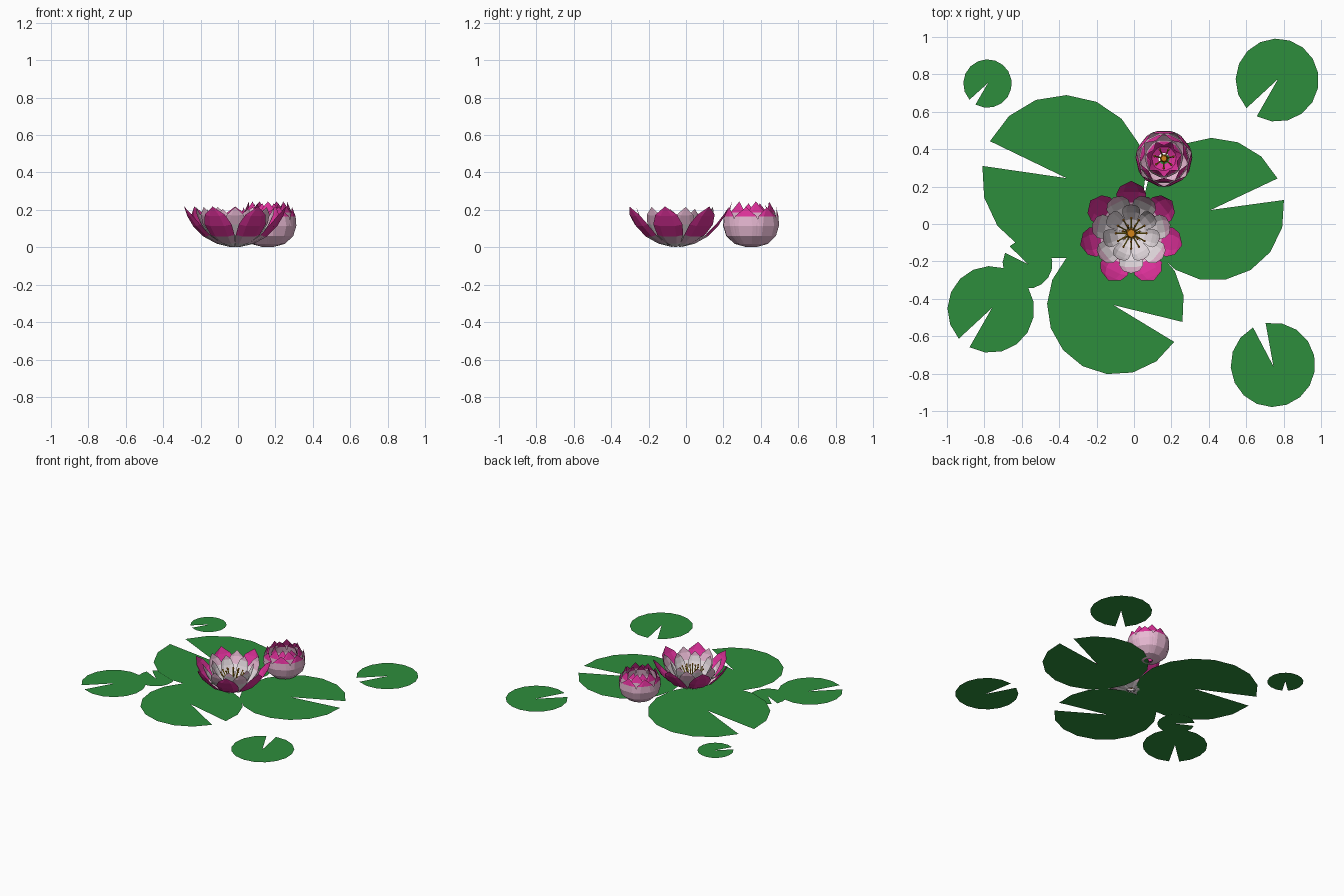
import bpy, bmesh
from math import sin, cos, radians, pi
from mathutils import Vector

if "Cube" in bpy.data.objects:
    bpy.data.objects.remove(bpy.data.objects["Cube"])


def material(name, rgb):
    m = bpy.data.materials.new(name)
    m.diffuse_color = (*rgb, 1)
    m.use_nodes = True
    m.node_tree.nodes["Principled BSDF"].inputs["Base Color"].default_value = m.diffuse_color
    return m


GREEN = material("leaf_green", (0.027, 0.27, 0.045))
MAGENTA = material("magenta", (0.72, 0.03, 0.32))
PINK = material("pale_pink", (0.83, 0.50, 0.67))
WHITE = material("blush_white", (0.86, 0.78, 0.82))
YELLOW = material("yellow", (0.75, 0.55, 0.02))
ORANGE = material("orange", (0.65, 0.23, 0.01))


def finish(name, bm, mats, loc):
    me = bpy.data.meshes.new(name)
    bm.to_mesh(me)
    bm.free()
    for m in mats:
        me.materials.append(m)
    ob = bpy.data.objects.new(name, me)
    ob.location = loc
    bpy.context.collection.objects.link(ob)
    return ob


# Floating pads: a flat fan with a wedge-shaped notch
def pad(name, x, y, z, r, notch, gap=17.5, n=16):
    bm = bmesh.new()
    hub = bm.verts.new((0, 0, 0))
    rim = []
    for i in range(n + 1):
        d = radians(gap / 2 + (360 - gap) * i / n)
        rr = r * (0.965 + 0.035 * cos(d))
        a = d + radians(notch)
        rim.append(bm.verts.new((rr * cos(a), rr * sin(a), 0)))
    bm.faces.new([hub] + rim)
    finish(name, bm, [GREEN], (x, y, z))


PADS = [
    ("pad_back_left", -0.36, 0.245, 0.010, 0.455, 163),
    ("pad_right", 0.41, 0.075, 0.007, 0.395, 16.5),
    ("pad_front", -0.11, -0.433, 0.006, 0.380, -22.5),
    ("pad_small_left", -0.76, -0.45, 0.004, 0.240, 231.5),
    ("pad_tiny_left", -0.565, -0.215, 0.003, 0.138, 145),
    ("pad_tiny_back", -0.78, 0.754, 0.003, 0.134, 231),
    ("pad_small_back", 0.77, 0.775, 0.003, 0.230, 231.5),
    ("pad_small_front", 0.745, -0.76, 0.003, 0.234, 109),
]
for p in PADS:
    pad(*p)


# One ring of petals; profile rows are (radius, height, half width)
def petal_ring(name, loc, profile, count, start, colours, lift=0.0):
    bm = bmesh.new()
    for k in range(count):
        a0 = radians(start + 360 * k / count)
        rows = []
        for r, z, w in profile:
            if w == 0:
                rows.append([bm.verts.new((r * cos(a0), r * sin(a0), z))])
                continue
            row = []
            for s in (-1, -0.5, 0.5, 1):
                a = a0 + s * w / r
                row.append(bm.verts.new((r * cos(a), r * sin(a), z + lift * s * s * w)))
            rows.append(row)
        for i, (lo, hi) in enumerate(zip(rows, rows[1:])):
            for j in range(3):
                if len(hi) == 1:
                    f = bm.faces.new((lo[j], lo[j + 1], hi[0]))
                else:
                    f = bm.faces.new((lo[j], lo[j + 1], hi[j + 1], hi[j]))
                f.material_index = colours[i]   # base to tip
    finish(name, bm, [WHITE, PINK, MAGENTA], loc)


# Stamens: thin rods leaning outward with small orange tips, around a core
def stamens(name, loc, rings, core):
    bm = bmesh.new()
    for count, r, z, thick, start in rings:
        for k in range(count):
            a = start + 2 * pi * k / count
            d = Vector((cos(a), sin(a), 0))
            side = Vector((-sin(a), cos(a), 0))
            base, top = d * r * 0.3 + Vector((0, 0, 0.03)), d * r + Vector((0, 0, z))
            nrm = side.cross(top - base).normalized()
            offs = [thick * (side * cos(t) + nrm * sin(t)) for t in (0.5, 2.6, 4.7)]
            lo = [bm.verts.new(base + o) for o in offs]
            hi = [bm.verts.new(top + o) for o in offs]
            for j in range(3):
                bm.faces.new((lo[j], lo[(j + 1) % 3], hi[(j + 1) % 3], hi[j]))
            before = set(bm.faces)
            tip = bmesh.ops.create_icosphere(bm, subdivisions=1, radius=thick * 1.7)
            bmesh.ops.translate(bm, verts=tip["verts"], vec=top)
            for f in set(bm.faces) - before:
                f.material_index = 1
    before = set(bm.faces)
    c = bmesh.ops.create_cone(bm, cap_ends=True, segments=8, radius1=core,
                              radius2=core * 0.7, depth=0.05)
    bmesh.ops.translate(bm, verts=c["verts"], vec=(0, 0, 0.055))
    for f in set(bm.faces) - before:
        f.material_index = 1
    finish(name, bm, [YELLOW, ORANGE], loc)


# Open flower
C = (-0.015, -0.05, 0.0)
petal_ring("open_outer_petals", C, [
    (0.03, 0.002, 0.012), (0.10, 0.018, 0.045), (0.17, 0.055, 0.073),
    (0.225, 0.11, 0.082), (0.258, 0.165, 0.06), (0.28, 0.218, 0)],
    7, 90, (0, 1, 2, 2, 2), 0.15)
petal_ring("open_middle_petals", C, [
    (0.03, 0.008, 0.012), (0.09, 0.025, 0.042), (0.145, 0.065, 0.062),
    (0.182, 0.12, 0.066), (0.205, 0.17, 0.045), (0.215, 0.215, 0)],
    7, 90 + 180 / 7, (0, 0, 0, 1, 1), 0.1)
petal_ring("open_inner_petals", C, [
    (0.03, 0.015, 0.012), (0.075, 0.035, 0.034), (0.115, 0.08, 0.048),
    (0.138, 0.13, 0.048), (0.150, 0.17, 0.034), (0.155, 0.205, 0)],
    7, 90, (0, 0, 0, 0, 1), 0.1)
stamens("open_stamens", C, [(12, 0.082, 0.135, 0.0042, 0.0),
                            (7, 0.045, 0.145, 0.0042, 0.2)], 0.03)

# Half-closed flower
B = (0.16, 0.35, 0.0)
petal_ring("closed_outer_petals", B, [
    (0.03, 0.002, 0.014), (0.09, 0.018, 0.044), (0.135, 0.06, 0.068),
    (0.152, 0.115, 0.078), (0.148, 0.165, 0.062), (0.132, 0.215, 0)],
    7, 90, (1, 1, 1, 1, 2))
petal_ring("closed_middle_petals", B, [
    (0.03, 0.01, 0.014), (0.08, 0.025, 0.042), (0.122, 0.07, 0.062),
    (0.136, 0.13, 0.068), (0.128, 0.185, 0.052), (0.104, 0.245, 0)],
    7, 90 + 180 / 7, (1, 1, 1, 1, 2))
petal_ring("closed_inner_petals", B, [
    (0.03, 0.015, 0.014), (0.065, 0.03, 0.034), (0.094, 0.08, 0.048),
    (0.102, 0.14, 0.05), (0.092, 0.19, 0.036), (0.07, 0.235, 0)],
    7, 90, (2, 2, 1, 1, 2))
stamens("closed_stamens", B, [(7, 0.052, 0.13, 0.0045, 0.2)], 0.022)
